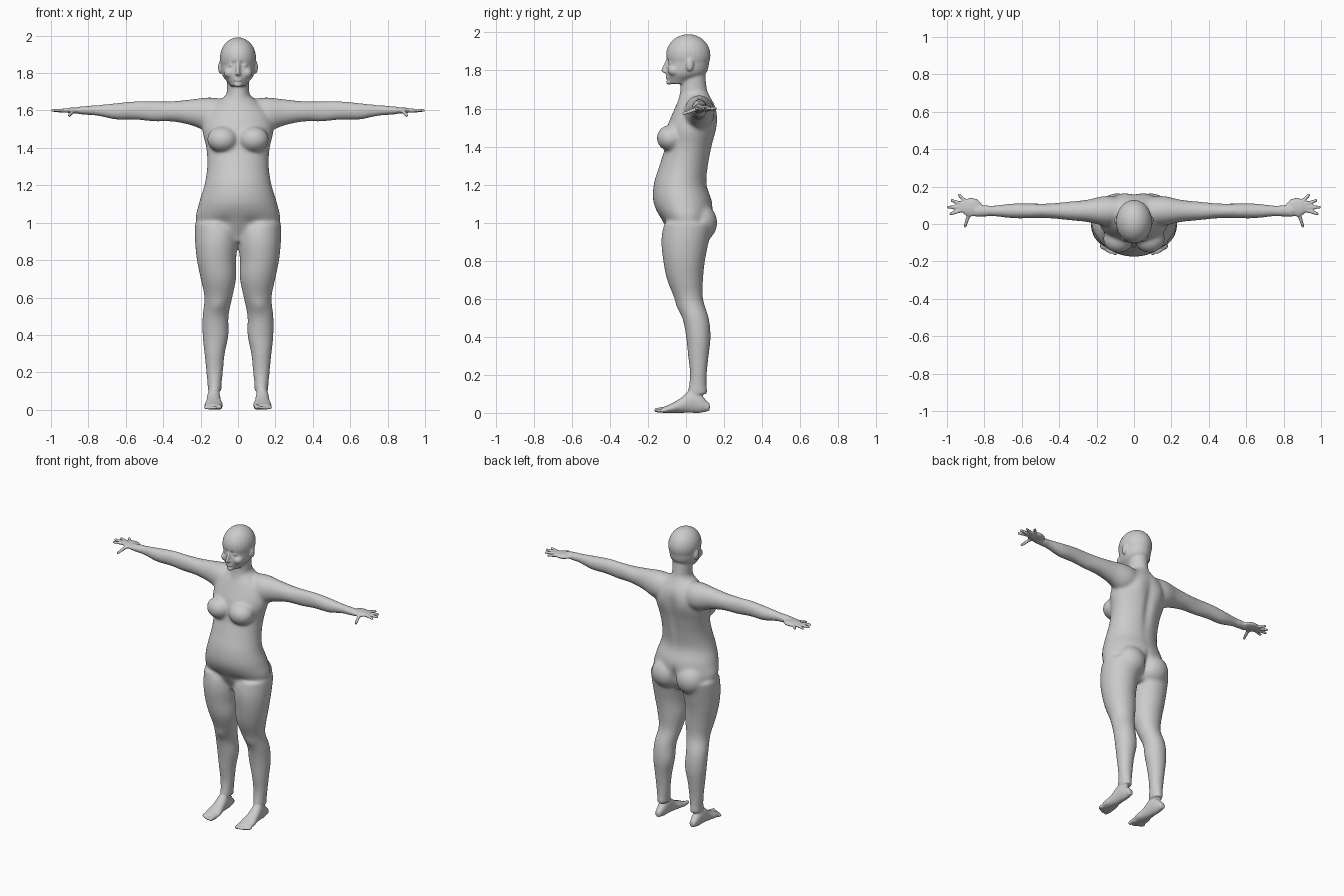
import bpy
import bmesh
import math
from mathutils import Matrix, Vector

cube = bpy.data.objects.get("Cube")
if cube:
    bpy.data.objects.remove(cube)

SIDES = 40
SUBSTEPS = 5


def catmull(rows):
    """Smoothly interpolate evenly spaced cross-sections."""
    rows = [Vector(row) for row in rows]
    padded = [rows[0], *rows, rows[-1]]
    for before, here, after, beyond in zip(padded, padded[1:], padded[2:], padded[3:]):
        tangent_here = (after - before) / 2
        tangent_after = (beyond - here) / 2
        for step in range(SUBSTEPS):
            t = step / SUBSTEPS
            ease = t * t * (3 - 2 * t)
            yield (here.lerp(after, ease) + tangent_here * t * (1 - t) ** 2
                   - tangent_after * t * t * (1 - t))
    yield rows[-1]


def loft(bm, axis, start, spacing, rows):
    """Skin oval sections, each given as its extents: low, high, low, high."""
    rings = []
    for index, (left, right, low, high) in enumerate(catmull(rows)):
        along = start + spacing * index / SUBSTEPS
        ring = []
        for side in range(SIDES):
            angle = math.tau * side / SIDES
            u = (left + right) / 2 + (right - left) / 2 * math.cos(angle)
            v = (low + high) / 2 + (high - low) / 2 * math.sin(angle)
            places = {"x": (along, u, v), "y": (u, along, v), "z": (u, v, along)}
            ring.append(bm.verts.new(places[axis]))
        rings.append(ring)
    for ring, following in zip(rings, rings[1:]):
        for side in range(SIDES):
            after = (side + 1) % SIDES
            bm.faces.new((ring[side], ring[after], following[after], following[side]))
    bm.faces.new(reversed(rings[0]))
    bm.faces.new(rings[-1])


def about(u, v, rows):
    """Extents of sections that are symmetrical about u and offset by v."""
    return [(u - half, u + half, v + low, v + high) for half, low, high in rows]


def ball(bm, centre, size):
    matrix = Matrix.Translation(centre) @ Matrix.Diagonal(size).to_4x4()
    bmesh.ops.create_uvsphere(bm, u_segments=24, v_segments=16, radius=1, matrix=matrix)


def digit(bm, start, end, root, tip):
    """Tapered finger or toe with round ends."""
    start, end = Vector(start), Vector(end)
    end -= (end - start).normalized() * tip
    way = end - start
    turn = way.to_track_quat("Z", "Y").to_matrix().to_4x4()
    bmesh.ops.create_cone(bm, cap_ends=True, segments=16, radius1=root, radius2=tip,
                          depth=way.length, matrix=Matrix.Translation((start + end) / 2) @ turn)
    ball(bm, start, (root, root, root))
    ball(bm, end, (tip, tip, tip))


def mirror_parts(bm):
    """Copy everything built so far to the other side."""
    copy = bmesh.ops.duplicate(bm, geom=bm.verts[:] + bm.edges[:] + bm.faces[:])["geom"]
    for vert in (item for item in copy if isinstance(item, bmesh.types.BMVert)):
        vert.co.x *= -1
    faces = [item for item in copy if isinstance(item, bmesh.types.BMFace)]
    bmesh.ops.reverse_faces(bm, faces=faces)


def relax(bm, verts, passes):
    for _ in range(passes):
        bmesh.ops.smooth_vert(bm, verts=verts, factor=0.5, use_axis_x=True,
                              use_axis_y=True, use_axis_z=True)


def press(bm, centre, radius, push):
    """Soft dent or swelling along y, alike on both sides."""
    for vert in bm.verts:
        place = Vector((abs(vert.co.x), vert.co.y, vert.co.z)) - Vector(centre)
        distance = sum((p / r) ** 2 for p, r in zip(place, radius))
        if distance < 6:
            vert.co.y += push * math.exp(-distance)


bm = bmesh.new()

# Left arm and palm
loft(bm, "x", .05, .1, about(.07, 1.6, [
    (.06, -.06, .06), (.08, -.11, .07), (.06, -.08, .06), (.05, -.06, .05), (.04, -.06, .05),
    (.04, -.05, .05), (.04, -.05, .04), (.03, -.03, .03), (.03, -.02, .02)]))
palm = Vector((.87, .09, 1.6))
ball(bm, palm, (.06, .05, .017))

# Left fingers fan out from the palm, the thumb hangs lower
for angle, reach, drop in [(45, .1, 0), (19, .12, 0), (0, .132, 0), (-18, .125, 0), (-72, .115, .03)]:
    aim = Vector((math.cos(math.radians(angle)), math.sin(math.radians(angle)), 0))
    digit(bm, palm + aim * .03, palm + aim * reach - Vector((0, 0, drop)), .012, .009)

# Left leg
loft(bm, "z", .1, .1, [
    (.09, .16, .01, .11), (.08, .17, .02, .11), (.07, .18, .01, .12), (.05, .19, 0, .13),
    (.05, .19, -.02, .12), (.03, .18, -.06, .09), (.01, .2, -.1, .09), (.01, .22, -.12, .1),
    (0, .23, -.13, .12), (0, .23, -.12, .14)])

# Left foot and toes
loft(bm, "y", .125, -.05, about(.13, 0, [
    (.02, .01, .05), (.03, 0, .1), (.035, 0, .12), (.04, 0, .08), (.05, 0, .05), (.045, 0, .03)]))
digit(bm, (.1, -.11, .016), (.1, -.168, .014), .017, .013)
for toe in range(4):
    x = .125 + toe * .016
    digit(bm, (x, -.11, .012), (x, -.162 + toe * .009, .01), .01, .009)

# Left breast, buttock, ear, cheek and eyelid
ball(bm, (.083, -.08, 1.445), (.083, .075, .07))
ball(bm, (.09, .075, 1), (.1, .09, .1))
ball(bm, (.095, .02, 1.83), (.012, .02, .034))
ball(bm, (.045, -.06, 1.8), (.032, .036, .03))
ball(bm, (.034, -.08, 1.84), (.017, .016, .012))

mirror_parts(bm)

# Torso
loft(bm, "z", .9, .1, about(0, 0, [
    (.1, -.07, .08), (.22, -.12, .13), (.21, -.17, .14), (.18, -.17, .11), (.165, -.14, .12),
    (.17, -.11, .14), (.19, -.1, .16), (.16, -.06, .16), (.05, -.02, .11)]))

# Neck, jaw and skull
loft(bm, "z", 1.6, .1, about(0, 0, [(.07, -.05, .13), (.06, -.03, .11), (.06, -.03, .1)]))
loft(bm, "z", 1.73, .05, about(0, 0, [
    (.04, -.09, .02), (.08, -.1, .1), (.09, -.1, .12), (.09, -.1, .12)]))
ball(bm, (0, .012, 1.88), (.097, .117, .111))

# Nose, lips and chin
digit(bm, (0, -.1, 1.85), (0, -.124, 1.79), .008, .011)
ball(bm, (0, -.107, 1.793), (.018, .01, .008))
ball(bm, (0, -.097, 1.765), (.023, .012, .011))
ball(bm, (0, -.09, 1.738), (.022, .014, .014))

# Fuse all parts into one skin
parts = bpy.data.meshes.new("body_parts")
bm.to_mesh(parts)
bm.free()
body = bpy.data.objects.new("body", parts)
bpy.context.collection.objects.link(body)
fuse = body.modifiers.new("fuse", "REMESH")
fuse.mode = "VOXEL"
fuse.voxel_size = .006
graph = bpy.context.evaluated_depsgraph_get()
skin = bpy.data.meshes.new_from_object(body.evaluated_get(graph))
body.modifiers.clear()
body.data = skin
bpy.data.meshes.remove(parts)

# Soften the joins, keeping face, hands and feet crisp
bm = bmesh.new()
bm.from_mesh(skin)
limbs = [v for v in bm.verts if abs(v.co.x) < .78 and .13 < v.co.z < 1.7]
relax(bm, limbs, 22)
relax(bm, bm.verts[:], 2)

# Spine, shoulder blades, cleft, groin folds and knees
press(bm, (0, .15, 1.4), (.03, .06, .17), -.014)
press(bm, (.09, .16, 1.52), (.05, .05, .07), .01)
press(bm, (0, .15, 1), (.02, .07, .06), -.02)
press(bm, (.08, -.13, 1), (.05, .05, .03), .01)
press(bm, (.11, -.05, .55), (.04, .04, .04), -.008)
# Eye sockets and mouth line
press(bm, (.02, -.1, 1.85), (.01, .02, .012), .008)
press(bm, (.034, -.1, 1.83), (.016, .02, .006), .005)
press(bm, (0, -.1, 1.765), (.022, .02, .004), .005)
relax(bm, bm.verts[:], 1)
bm.to_mesh(skin)
bm.free()

# Plain grey skin
grey = bpy.data.materials.new("plain_grey")
grey.use_nodes = True
grey.diffuse_color = (.6, .6, .6, 1)
grey.node_tree.nodes["Principled BSDF"].inputs["Base Color"].default_value = grey.diffuse_color
skin.materials.clear()
skin.materials.append(grey)
skin.shade_smooth()
